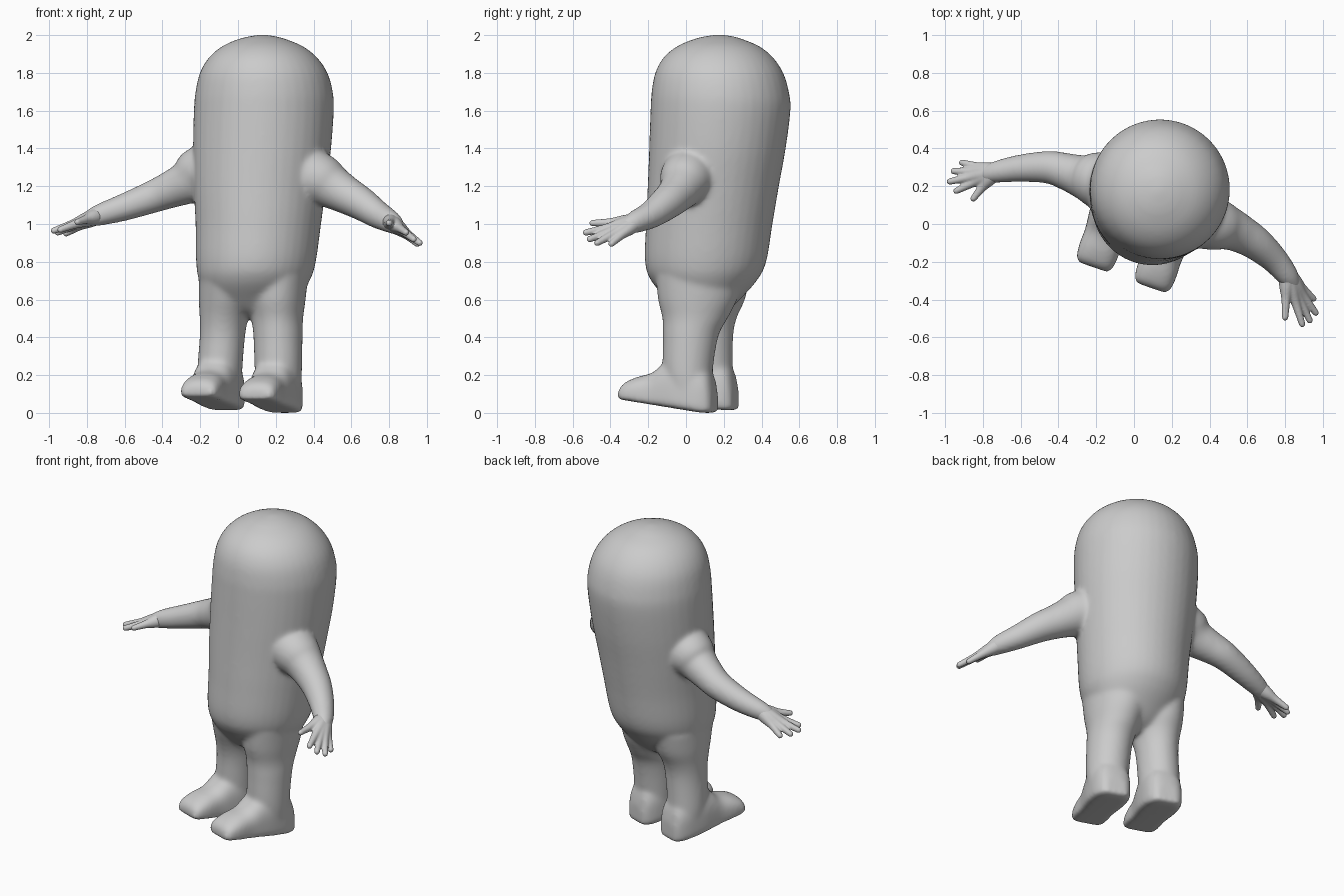
import bpy, bmesh, math
from mathutils import Vector

if "Cube" in bpy.data.objects:
    bpy.data.objects.remove(bpy.data.objects["Cube"])

skin = bpy.data.materials.new("plain grey")
skin.diffuse_color = (0.6, 0.6, 0.6, 1)
skin.use_nodes = True
skin.node_tree.nodes["Principled BSDF"].inputs["Base Color"].default_value = skin.diffuse_color


def spline(rows, steps=6):
    """Smooth Catmull-Rom interpolation through rows of numbers."""
    out = []
    for i in range(len(rows) - 1):
        a, b, c, d = (rows[max(i - 1, 0)], rows[i], rows[i + 1], rows[min(i + 2, len(rows) - 1)])
        for k in range(steps):
            t = k / steps
            out.append([q + 0.5 * t * (r - p + t * (2*p - 5*q + 4*r - s + t * (3*(q - r) + s - p)))
                        for p, q, r, s in zip(a, b, c, d)])
    return out + [list(rows[-1])]


def skin_rings(bm, rings):
    """Close a stack of point rings into a solid."""
    loops = [[bm.verts.new(p) for p in ring] for ring in rings]
    n = len(loops[0])
    new = [bm.faces.new(loops[0][::-1]), bm.faces.new(loops[-1])]
    for a, b in zip(loops, loops[1:]):
        for i in range(n):
            j = (i + 1) % n
            new.append(bm.faces.new((a[i], a[j], b[j], b[i])))
    bmesh.ops.recalc_face_normals(bm, faces=new)


def circle(n=40):
    return [(math.cos(2*math.pi*i/n), math.sin(2*math.pi*i/n)) for i in range(n)]


def column(bm, rows):
    """Upright solid from rows of z, x min, x max, y min, y max."""
    skin_rings(bm, [[Vector(((x0+x1)/2 + c*(x1-x0)/2, (y0+y1)/2 + s*(y1-y0)/2, z))
                     for c, s in circle()] for z, x0, x1, y0, y1 in spline(rows)])


def tube(bm, rows):
    """Round limb from rows of x, y, z, radius, with a ball at the tip."""
    pts = spline(rows)
    rings = []
    for i, p in enumerate(pts):
        t = (Vector(pts[min(i+1, len(pts)-1)][:3]) - Vector(pts[max(i-1, 0)][:3])).normalized()
        u = t.cross(Vector((0, 0, 1))).normalized()
        v = t.cross(u)
        rings.append([Vector(p[:3]) + p[3]*(c*u + s*v) for c, s in circle(24)])
    skin_rings(bm, rings)
    ball = bmesh.ops.create_uvsphere(bm, u_segments=16, v_segments=10, radius=pts[-1][3])
    bmesh.ops.translate(bm, verts=ball["verts"], vec=pts[-1][:3])


def foot(bm, ox, oy, oz):
    """Flat-soled foot, rows of distance, half width, top height."""
    fwd, side = Vector((-0.33, -0.944, 0)), Vector((0.944, -0.33, 0))
    rows = [(-.14, .06, .12), (-.115, .093, .22), (-.05, .115, .28), (.05, .12, .30), (.13, .113, .27),
            (.2, .106, .215), (.29, .108, .19), (.355, .1, .16), (.38, .08, .125)]
    rings = []
    for d, w, top in spline(rows, 4):
        low = max(0, 0.004 + 0.155 * (d + 0.06))
        ring = []
        for c, s in circle():
            # square the lower half for a flat sole, round the upper half
            e = 0.3 if s < 0 else 0.8
            a = math.copysign(abs(c)**e, c) * w
            b = math.copysign(abs(s)**e, s)
            mid = low + 0.35 * (top - low)
            h = mid + b * ((top - mid) if b > 0 else (mid - low))
            ring.append(Vector((ox, oy, oz + h)) + fwd * d + side * a)
        rings.append(ring)
    skin_rings(bm, rings)


def finish(bm, name, voxel, passes):
    """Fuse overlapping solids into one smooth surface."""
    me = bpy.data.meshes.new(name)
    bm.to_mesh(me)
    bm.free()
    ob = bpy.data.objects.new(name, me)
    bpy.context.collection.objects.link(ob)
    me.materials.append(skin)
    fuse = ob.modifiers.new("fuse", 'REMESH')
    fuse.mode = 'VOXEL'
    fuse.voxel_size = voxel
    fuse.use_smooth_shade = True
    relax = ob.modifiers.new("relax", 'SMOOTH')
    relax.factor = 0.5
    relax.iterations = passes


bm = bmesh.new()
# torso and head
column(bm, [(.50, .02, .11, .03, .15), (.54, -.06, .21, -.04, .22), (.60, -.15, .31, -.10, .285),
            (.70, -.205, .38, -.185, .375), (.80, -.222, .412, -.217, .425), (1.0, -.225, .44, -.212, .458),
            (1.2, -.235, .467, -.203, .492), (1.4, -.238, .493, -.195, .528), (1.6, -.234, .507, -.188, .553),
            (1.7, -.225, .502, -.182, .545), (1.8, -.202, .474, -.163, .515), (1.88, -.155, .42, -.12, .462),
            (1.94, -.085, .345, -.048, .39), (1.98, .005, .25, .045, .295), (1.995, .07, .19, .11, .24),
            (2.003, .125, .135, .17, .18)])
# legs
column(bm, [(.05, .115, .33, -.07, .145), (.2, .09, .338, -.12, .14), (.4, .082, .342, -.122, .17),
            (.5, .07, .345, -.125, .22), (.6, .05, .358, -.148, .27), (.72, .05, .37, -.16, .30)])
column(bm, [(.05, -.19, .025, .04, .265), (.2, -.215, .022, -.01, .25), (.4, -.203, .037, -.02, .25),
            (.5, -.203, .055, -.04, .268), (.6, -.208, .09, -.08, .312), (.72, -.208, .1, -.12, .34)])
# feet
foot(bm, .215, .02, 0)
foot(bm, -.092, .13, .014)
# arms
tube(bm, [(-.08, .2, 1.28, .17), (-.2, .235, 1.262, .15), (-.27, .25, 1.22, .118), (-.35, .275, 1.185, .1),
          (-.45, .3, 1.145, .087), (-.6, .295, 1.09, .073), (-.72, .277, 1.052, .06), (-.77, .265, 1.035, .05)])
tube(bm, [(.3, .04, 1.28, .16), (.43, .0, 1.235, .142), (.5, -.022, 1.195, .118), (.57, -.055, 1.155, .102),
          (.65, -.105, 1.11, .09), (.74, -.185, 1.05, .074), (.81, -.27, 1.01, .06), (.835, -.31, .99, .048)])
finish(bm, "body", .012, 14)

# hands: five fingers fanning out from each wrist, thumb first
hands = {
    "left_hand": ((-.74, .275, 1.045), [(-.85, .135, 1.01), (-.94, .175, .97), (-.975, .225, .965),
                                        (-.955, .28, .955), (-.91, .325, .95)]),
    "right_hand": ((.81, -.265, 1.01), [(.8, -.495, 1.005), (.89, -.53, .955), (.93, -.51, .92),
                                        (.962, -.47, .90), (.95, -.395, .895)]),
}
for name, (wrist, tips) in hands.items():
    bm = bmesh.new()
    w = Vector(wrist)
    for i, tip in enumerate(tips):
        t = Vector(tip)
        knuckle = w.lerp(t, .56)
        mid = w.lerp(t, .3)
        tube(bm, [(*w, .048), (*mid, .038), (*knuckle, .025), (*w.lerp(t, .8), .02), (*t, .017)])
    finish(bm, name, .006, 4)
